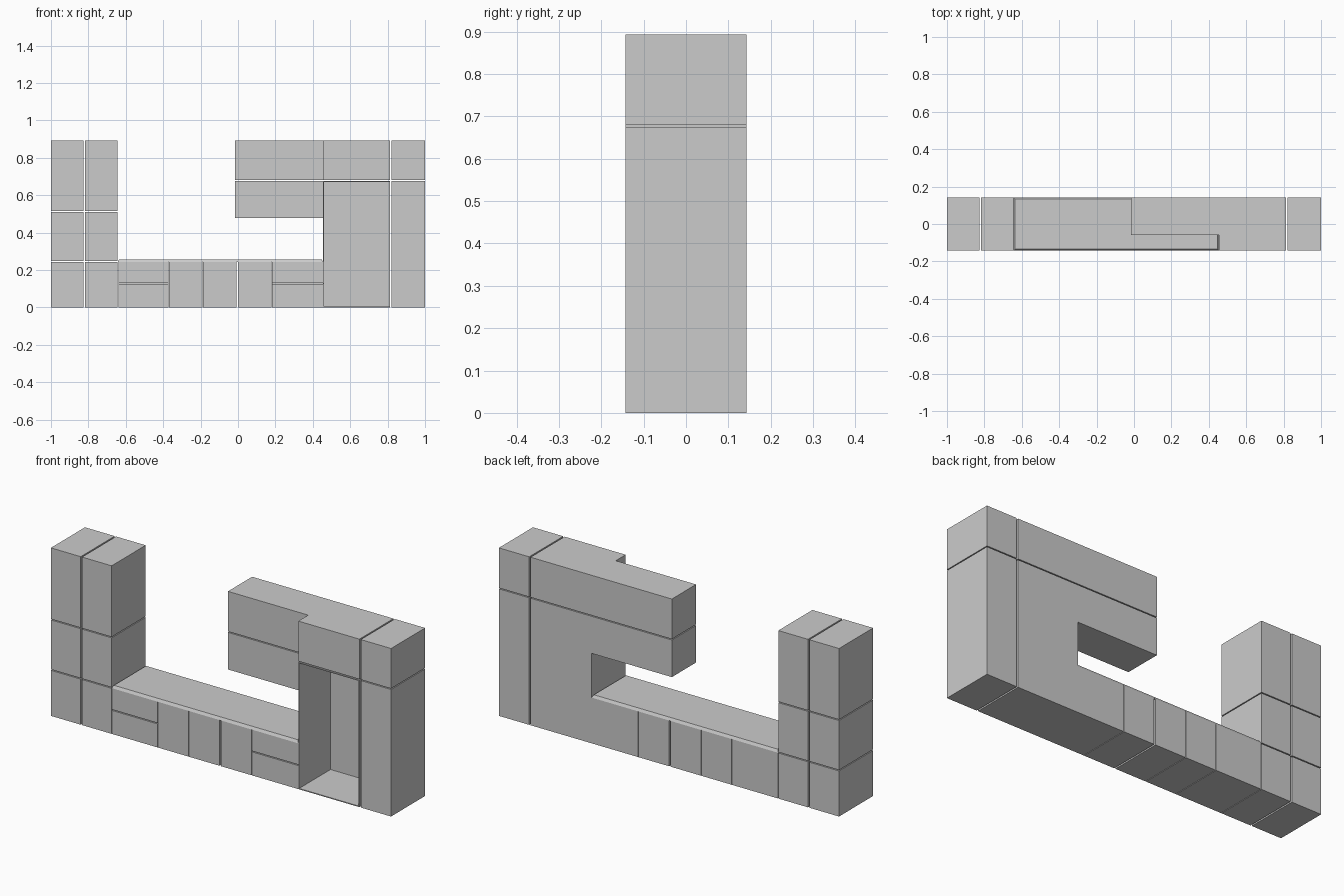
import bpy, bmesh

if "Cube" in bpy.data.objects:
    bpy.data.objects.remove(bpy.data.objects["Cube"])

FRONT, BACK = -0.143, 0.143
TOP = 0.893
BASE_TOP = 0.243


def box(name, x0, x1, z0, z1, y0=FRONT, y1=BACK):
    """Axis-aligned cabinet block given by its limits."""
    bm = bmesh.new()
    bmesh.ops.create_cube(bm, size=1)
    for v in bm.verts:
        v.co.x = x1 if v.co.x > 0 else x0
        v.co.y = y1 if v.co.y > 0 else y0
        v.co.z = z1 if v.co.z > 0 else z0
    mesh = bpy.data.meshes.new(name)
    bm.to_mesh(mesh)
    bm.free()
    obj = bpy.data.objects.new(name, mesh)
    bpy.context.collection.objects.link(obj)
    return obj


# Left tower: two columns of three cupboards
for c, (x0, x1) in enumerate([(-1.0, -0.825), (-0.817, -0.643)]):
    for r, (z0, z1) in enumerate([(0, 0.242), (0.247, 0.51), (0.515, TOP)]):
        box(f"left_tower_cupboard_{c}_{r}", x0, x1, z0, z1)

# Base cupboards under the worktop
for i, (x0, x1) in enumerate([(-0.369, -0.191), (-0.188, -0.009), (-0.001, 0.179)]):
    box(f"base_cupboard_{i}", x0, x1, 0, BASE_TOP)

# Drawer units: carcass with two drawer fronts
for side, x0, x1 in [("left", -0.640, -0.372), ("right", 0.182, 0.455)]:
    box(f"{side}_drawer_carcass", x0, x1, 0, BASE_TOP, FRONT + 0.014, BACK)
    for r, (z0, z1) in enumerate([(0, 0.125), (0.13, BASE_TOP)]):
        box(f"{side}_drawer_front_{r}", x0, x1, z0, z1, FRONT, FRONT + 0.014)

# Worktop with chamfered edges
worktop = box("worktop", -0.643, 0.455, BASE_TOP, 0.257)
for v in worktop.data.vertices:
    if v.co.z > 0.25:
        v.co.x += 0.008 if v.co.x < 0 else -0.008
        v.co.y += 0.008 if v.co.y < 0 else -0.008

# Wall cupboards, shallower than the base
for r, (z0, z1) in enumerate([(0.478, 0.675), (0.68, TOP)]):
    box(f"wall_cupboard_{r}", -0.017, 0.455, z0, z1, -0.06, BACK)

# Tall appliance niche, open at the front
NX0, NX1, NZ, T = 0.455, 0.814, 0.675, 0.005
box("niche_left_panel", NX0, NX0 + T, 0, NZ)
box("niche_right_panel", NX1 - T, NX1, 0, NZ)
box("niche_floor", NX0 + T, NX1 - T, 0, T)
box("niche_ceiling", NX0 + T, NX1 - T, NZ - T, NZ)
box("niche_back_panel", NX0 + T, NX1 - T, T, NZ - T, 0.12, BACK)
box("niche_top_cupboard", NX0, NX1, 0.68, TOP)

# Right tall column
box("right_tall_cupboard", 0.822, 1.0, 0, NZ)
box("right_top_cupboard", 0.822, 1.0, 0.68, TOP)
